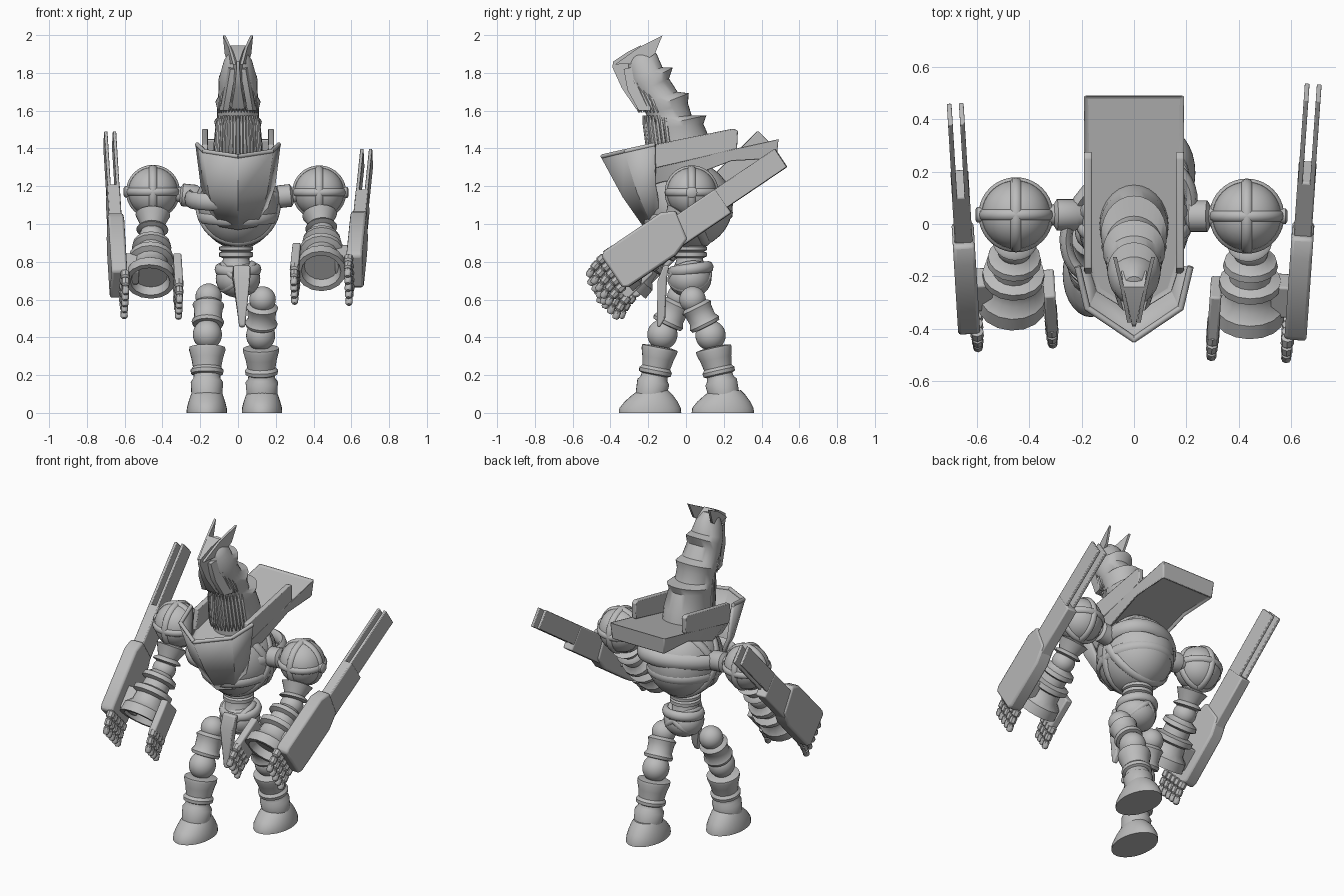
import bpy, bmesh
from math import sin, cos, pi, radians
from mathutils import Vector, Matrix

cube = bpy.data.objects.get("Cube")
if cube:
    bpy.data.objects.remove(cube, do_unlink=True)

grey = bpy.data.materials.new("plain grey")
grey.use_nodes = True
grey.diffuse_color = (0.5, 0.5, 0.5, 1)
for node in grey.node_tree.nodes:
    if node.type == 'BSDF_PRINCIPLED':
        node.inputs["Base Color"].default_value = (0.5, 0.5, 0.5, 1)
        node.inputs["Roughness"].default_value = 0.6


def build(name, verts, faces, matrix=None, bevel=0, angle=40):
    me = bpy.data.meshes.new(name)
    me.from_pydata([tuple(v) for v in verts], [], faces)
    if matrix is not None:
        me.transform(matrix)
    bm = bmesh.new()
    bm.from_mesh(me)
    bmesh.ops.recalc_face_normals(bm, faces=bm.faces)
    for f in bm.faces:
        f.smooth = True
    bm.to_mesh(me)
    bm.free()
    me.set_sharp_from_angle(angle=radians(angle))
    me.materials.append(grey)
    ob = bpy.data.objects.new(name, me)
    bpy.context.scene.collection.objects.link(ob)
    if bevel:
        mod = ob.modifiers.new("bevel", 'BEVEL')
        mod.width, mod.segments = bevel, 2
    return ob


def skin(rows, n, closed=False):
    """Quads joining consecutive rings of n points."""
    count = rows if closed else rows - 1
    faces = [[r * n + i, r * n + (i + 1) % n, (r + 1) % rows * n + (i + 1) % n, (r + 1) % rows * n + i]
             for r in range(count) for i in range(n)]
    if not closed:
        faces += [list(range(n)), list(range((rows - 1) * n, rows * n))]
    return faces


def lathe(name, start, end, profile, n=24):
    """Turned part from start to end; profile holds (radius, fraction along)."""
    start, end = Vector(start), Vector(end)
    axis = end - start
    rot = axis.to_track_quat('Z', 'Y').to_matrix().to_4x4()
    verts = [(r * cos(2 * pi * i / n), r * sin(2 * pi * i / n), t * axis.length)
             for r, t in profile for i in range(n)]
    return build(name, verts, skin(len(profile), n), Matrix.Translation(start) @ rot)


def loft(name, rings, x=0, n=28):
    """Ellipses given by front (y, z), back (y, z) and half width."""
    verts = []
    for y0, z0, y1, z1, w in rings:
        for i in range(n):
            c, s = cos(2 * pi * i / n), sin(2 * pi * i / n)
            verts.append((x + w * s, (y0 + y1) / 2 + c * (y1 - y0) / 2, (z0 + z1) / 2 + c * (z1 - z0) / 2))
    return build(name, verts, skin(len(rings), n))


def ball(name, centre, radii):
    rows = [(sin(pi * k / 16), -cos(pi * k / 16)) for k in range(17)]
    verts = [(max(r, .001) * cos(2 * pi * i / 32), max(r, .001) * sin(2 * pi * i / 32), z)
             for r, z in rows for i in range(32)]
    return build(name, verts, skin(17, 32), Matrix.Translation(centre) @ Matrix.Diagonal((*radii, 1)))


def band(name, centre, rx, ry, thick, wide, rot=(0, 0, 0), n=40):
    """Elliptical hoop with a flattened section."""
    verts = []
    for k in range(n):
        a = 2 * pi * k / n
        for i in range(8):
            b = 2 * pi * i / 8
            verts.append(((rx + thick * cos(b)) * cos(a), (ry + thick * cos(b)) * sin(a), wide * sin(b)))
    m = Matrix.Translation(centre)
    for ang, ax in zip(rot, "XYZ"):
        m = m @ Matrix.Rotation(radians(ang), 4, ax)
    return build(name, verts, skin(n, 8, True), m, angle=60)


def prism(name, outline, x0, x1, matrix=None, bevel=0):
    """(y, z) outline extruded across x."""
    verts = [(x, y, z) for x in (x0, x1) for y, z in outline]
    return build(name, verts, skin(2, len(outline)), matrix, bevel)


def block(name, xs, ys, zs, matrix, bevel=.008):
    (y0, y1), (z0, z1) = ys, zs
    return prism(name, [(y0, z0), (y1, z0), (y1, z1), (y0, z1)], *xs, matrix, bevel)


# Legs, striding
def leg(side, hip, knee, ankle):
    ball(side + "_hip_ball", hip, (.07, .07, .07))
    lathe(side + "_thigh", hip, knee, [(.05, .1), (.07, .16), (.084, .22), (.076, .32), (.073, .55), (.086, .66), (.08, .74), (.05, .76)])
    ball(side + "_knee_ball", knee, (.077, .08, .08))
    lathe(side + "_shin", knee, ankle, [(.06, .2), (.095, .22), (.096, .27), (.084, .4), (.075, .55), (.088, .6),
                                        (.085, .66), (.07, .68), (.072, .74), (.086, .8), (.082, 1), (.08, 1.1)])
    x, y, z = ankle
    loft(side + "_foot", [(y - .17, 0, y + .16, 0, .107), (y - .168, .025, y + .158, .025, .106), (y - .14, .06, y + .14, .06, .097),
                          (y - .1, .095, y + .115, .095, .085), (y - .07, .115, y + .09, .12, .072)], x)


leg("right", (-.155, -.03, .615), (-.162, -.125, .415), (-.165, -.185, .1))
leg("left", (.13, .035, .6), (.12, .13, .41), (.127, .2, .1))

# Pelvis and waist
ball("pelvis", (0, .02, .71), (.118, .115, .1))
band("pelvis_hoop", (0, .025, .76), .102, .1, .022, .03, (8, 0, 0))
for tilt in (-40, 40):
    band("pelvis_sash", (0, .02, .72), .1, .1, .02, .02, (12, tilt, 0))
lathe("waist", (-.01, .02, .76), (-.01, .02, .93), [(.09, 0), (.07, .3), (.07, .35), (.09, .4), (.09, .52), (.075, .56), (.09, .6), (.09, .7), (.07, .74), (.08, 1)])
blade = prism("hanging_blade", [(-.155, .46), (-.14, .45), (-.11, .5), (-.1, .72), (-.09, .78), (-.12, .78), (-.15, .7)], -.025, .065, bevel=.008)
for v in blade.data.vertices:
    if v.co.z < .55:
        v.co.x = .022 + (v.co.x - .02) * .35

# Torso ball and bands
ball("torso", (0, .01, 1.1), (.212, .238, .232))
band("torso_belt", (-.02, .01, 1.14), .195, .27, .025, .045, (6, 0, -48))
band("torso_lower_band", (0, .01, 1.04), .2, .225, .014, .03, (5, 0, 0))
for tilt in (65, 115):
    band("torso_cross_band", (0, .01, 1.1), .212, .225, .014, .025, (tilt, 0, 0))

# Chest plate: faceted prow hanging from the hull
top_row = [(.215, -.165, 1.42), (.178, -.32, 1.385), (0, -.44, 1.358)]
low_row = [(.125, -.13, 1.02), (.09, -.17, .99), (0, -.205, .975)]


def both(row):
    return row + [(-x, y, z) for x, y, z in row[-2::-1]]


plate_rows = [both(top_row), both([tuple(Vector(a).lerp(Vector(b), .55) + Vector((a[0] * .1, -.015, 0)))
                                   for a, b in zip(top_row, low_row)]), both(low_row)]
plate = build("chest_plate", sum(plate_rows, []),
              [[r * 5 + i, r * 5 + i + 1, r * 5 + i + 6, r * 5 + i + 5] for r in range(2) for i in range(4)], angle=15)
mod = plate.modifiers.new("thickness", 'SOLIDIFY')
mod.thickness, mod.offset = .022, 0
for a, b in zip(plate_rows[0], plate_rows[0][1:]):
    lathe("chest_rim", a, b, [(.012, -.02), (.012, 1.02)], 10)

# Hull over the shoulders, with rails; the bow stays inside the chest plate
half = [(.192, .49), (.192, .25), (.187, 0), (.178, -.16), (.145, -.26), (0, -.35)]
outline = half + [(-x, y) for x, y in half[-2::-1]]


def deck(y):
    return 1.345 + .22 * y


def keel(x, y):
    if y < -.1:
        return x * .8, y * .75, deck(y) - .09
    return x * .95, y - .01, deck(y) - .11 + .04 * sin(pi * max(y, 0) / .49)


hull = build("hull", [(x, y, deck(y)) for x, y in outline] + [keel(x, y) for x, y in outline],
             skin(2, len(outline)), bevel=.008, angle=25)
bm = bmesh.new()
bm.from_mesh(hull.data)
caps = [f for f in bm.faces if len(f.verts) > 4]
bmesh.ops.inset_region(bm, faces=caps, thickness=.014, depth=-.012)
bm.to_mesh(hull.data)
bm.free()
for s in (-1, 1):
    prism("hull_rail", [(-.19, 1.29), (.27, 1.395), (.275, 1.495), (.25, 1.505), (-.17, 1.42)], s * .16, s * .19, bevel=.005)

# Neck and hood: overlapping flared segments leaning forward
loft("neck_hood", [(-.165, 1.3, .15, 1.36, .132), (-.17, 1.4, .135, 1.43, .13), (-.185, 1.5, .092, 1.53, .12),
                   (-.19, 1.51, .108, 1.575, .126), (-.2, 1.55, .03, 1.575, .11), (-.21, 1.58, .01, 1.64, .11),
                   (-.22, 1.6, .015, 1.692, .119), (-.23, 1.64, -.045, 1.7, .106), (-.27, 1.69, -.09, 1.77, .102),
                   (-.29, 1.71, -.07, 1.828, .102), (-.3, 1.76, -.125, 1.83, .094), (-.31, 1.82, -.155, 1.9, .075),
                   (-.31, 1.87, -.2, 1.935, .045), (-.28, 1.9, -.24, 1.925, .015)])
beak = prism("beak", [(-.39, 1.83), (-.385, 1.86), (-.31, 1.91), (-.24, 1.945), (-.18, 1.9), (-.18, 1.75),
                      (-.21, 1.6), (-.265, 1.61), (-.34, 1.72)], -.048, .048)
for v in beak.data.vertices:
    v.co.x *= min(1, max(.15, (v.co.y + .41) / .2))
for s in (-1, 1):
    crest = prism("crest_feather", [(-.375, 1.845), (-.25, 1.935), (-.125, 1.998), (-.165, 1.9), (-.24, 1.85)], 0, s * .014)
    for v in crest.data.vertices:
        v.co.x += s * (.012 + max(0, (v.co.y + .35) * .24))
    guard = prism("hood_cheek", [(-.33, 1.82), (-.2, 1.85), (-.16, 1.74), (-.19, 1.6), (-.25, 1.6), (-.31, 1.71)], s * .07, s * .1)
    for v in guard.data.vertices:
        v.co.x -= s * (max(0, -.18 - v.co.y) * .3 + max(0, v.co.z - 1.7) * .12)

# Hanging strands on the throat and face
for i in range(17):
    a = radians(-76 + 9.5 * i)
    lathe("throat_strand", (.105 * sin(a), -.075 - .15 * cos(a), 1.575), (.122 * sin(a), -.045 - .15 * cos(a), 1.34),
          [(.006, 0), (.012, .2), (.011, .8), (.004, 1)], 6)
    lathe("face_strand", (.07 * sin(a), -.22 - .1 * cos(a), 1.79), (.105 * sin(a), -.115 - .135 * cos(a), 1.59),
          [(.005, 0), (.01, .2), (.01, .8), (.003, 1)], 6)


# Arms
def hand(name, count, x, y, spread, m):
    """Row of jointed fingers angled down."""
    for k in range(count):
        p = Vector((x, y, spread * (k / (count - 1) - .5)))
        step = Vector((0, -.046, -.006))
        for seg in range(3):
            q = p + step
            r = .025 - .003 * seg
            lathe(name, m @ p, m @ q, [(r * .6, -.05), (r, .1), (r, .8), (r * .6, 1)], 8)
            p, step = q, Matrix.Rotation(radians(8), 3, 'X') @ step


def arm(side, s, shoulder, elbow, muzzle, board, pitch, yaw, reach):
    x, y, z = shoulder
    ball(side + "_shoulder", shoulder, (.132, .132, .132))
    for rot in ((0, 0, 0), (90, 0, 0), (0, 90, 0)):
        band(side + "_shoulder_band", shoulder, .131, .131, .012, .02, rot)
    lathe(side + "_shoulder_axle", (s * .15, y, z - .03), (x - s * .1, y, z - .01),
          [(.05, 0), (.05, .3), (.06, .36), (.06, .72), (.04, .78), (.04, 1)])
    lathe(side + "_shoulder_cap", (x + s * .12, y, z), (x + s * .155, y, z), [(.03, 0), (.03, .8), (.02, 1)])
    lathe(side + "_upper_arm", (x, y - .04, z - .1), elbow,
          [(.05, 0), (.06, .1), (.092, .16), (.085, .24), (.06, .58), (.08, .66), (.085, .72), (.06, .78), (.055, 1)])
    ball(side + "_elbow", elbow, (.068, .068, .068))
    lathe(side + "_forearm", elbow, muzzle,
          [(.05, 0), (.065, .1), (.1, .16), (.105, .24), (.078, .28), (.08, .4), (.118, .44), (.118, .53), (.09, .57),
           (.095, .72), (.128, .82), (.132, 1), (.105, 1), (.09, .86), (.005, .86)], 16)
    # Outer gauntlet board with twin long blades
    m = Matrix.Translation(board) @ Matrix.Rotation(radians(-yaw * s), 4, 'Z') @ Matrix.Rotation(radians(pitch), 4, 'X')
    prism(side + "_gauntlet", [(-.23, -.1), (-.2, -.115), (.1, -.115), (.2, -.08), (.23, .08), (.16, .115), (-.2, .115), (-.23, .1)],
          -.042, .042, m, .012)
    block(side + "_blade_mount", (-.034, .034), (.15, .47), (-.095, .058), m)
    for off in (-.023, .023):
        block(side + "_long_blade", (off - .009, off + .009), (.1, reach), (-.058, .058), m, .004)
    block(side + "_gauntlet_strut", (-.11 if s > 0 else 0, 0 if s > 0 else .11), (-.17, -.03), (-.06, .04), m)
    hand(side + "_outer_finger", 5, -s * .03, -.22, .18, m)
    # Inner claw plate
    inner = -s * .315
    block(side + "_inner_claw", (inner - .022, inner + .022), (-.27, -.07), (-.07, .08), m)
    hand(side + "_inner_finger", 4, inner, -.255, .12, m)


arm("left", 1, (.43, .03, 1.167), (.445, -.1, .945), (.44, -.36, .75), (.632, -.2, .875), 34, 4, .85)
arm("right", -1, (-.45, .035, 1.17), (-.455, -.09, .93), (-.465, -.31, .695), (-.642, -.19, .84), 45, 3.5, .865)
